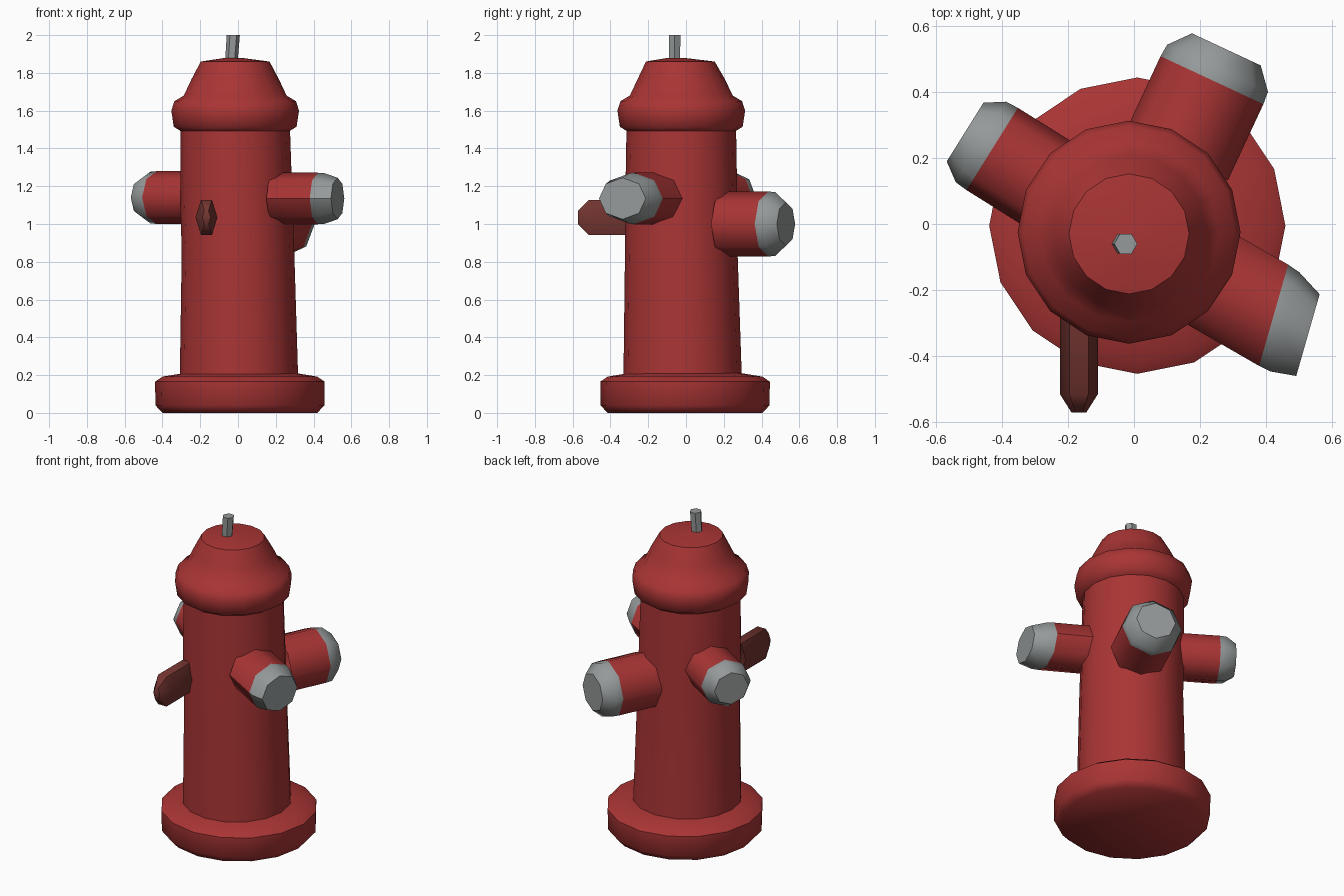
import bpy, math
from mathutils import Matrix, Vector

if "Cube" in bpy.data.objects:
    bpy.data.objects.remove(bpy.data.objects["Cube"])


def material(name, rgb):
    m = bpy.data.materials.new(name)
    m.diffuse_color = (*rgb, 1)
    m.use_nodes = True
    m.node_tree.nodes["Principled BSDF"].inputs["Base Color"].default_value = m.diffuse_color
    return m


RED = material("red_paint", (0.40, 0.035, 0.035))
DARK = material("dark_red", (0.17, 0.035, 0.03))
STEEL = material("steel", (0.30, 0.32, 0.32))


def lathe(name, rings, mat, frame=Matrix(), sides=16, bottom=False, top=False,
          squash=1.0, skew=0.0, smooth=50):
    """Stack of rings (radius, height, [dx, dy]) around the frame's z axis."""
    verts, faces = [], []
    for r, h, *off in rings:
        dx, dy = off or (0, 0)
        for i in range(sides):
            a = 2 * math.pi * i / sides
            x, y = r * math.cos(a), r * math.sin(a) * squash
            verts.append(frame @ Vector((x + dx, y + dy, h + skew * x)))
    for k in range(len(rings) - 1):
        for i in range(sides):
            j = (i + 1) % sides
            a, b = k * sides, (k + 1) * sides
            faces.append((a + i, a + j, b + j, b + i))
    if bottom:
        faces.append(tuple(reversed(range(sides))))
    if top:
        faces.append(tuple(range(len(verts) - sides, len(verts))))
    mesh = bpy.data.meshes.new(name)
    mesh.from_pydata(verts, [], faces)
    mesh.materials.append(mat)
    ob = bpy.data.objects.new(name, mesh)
    bpy.context.collection.objects.link(ob)
    bpy.ops.object.select_all(action='DESELECT')
    ob.select_set(True)
    bpy.context.view_layer.objects.active = ob
    bpy.ops.object.shade_smooth_by_angle(angle=math.radians(smooth))
    return ob


def side_frame(degrees, shift, z):
    """Frame pointing outwards at an angle, shifted sideways, at height z."""
    c, s = math.cos(math.radians(degrees)), math.sin(math.radians(degrees))
    return Matrix(((-s, 0, c, -s * shift), (c, 0, s, c * shift),
                   (0, 1, 0, z), (0, 0, 0, 1)))


# Foot flange
lathe("base_flange", [(0.41, 0), (0.447, 0.04), (0.449, 0.165), (0.41, 0.192),
                      (0.30, 0.21)], RED,
      Matrix.Translation((0.01, -0.005, 0)), bottom=True)

# Barrel, leaning very slightly
lathe("barrel", [(0.313, 0.2, 0.005, -0.018), (0.298, 0.85, 0, -0.025),
                 (0.297, 1.1, -0.008, -0.025), (0.29, 1.51, -0.015, -0.025)], RED)

# Bonnet with rounded brim
lathe("bonnet", [(0.285, 1.49), (0.325, 1.515), (0.338, 1.60), (0.322, 1.65),
                 (0.272, 1.68), (0.232, 1.765), (0.182, 1.86, 0, -0.005),
                 (0.04, 1.88, -0.01, -0.03)], RED,
      Matrix.Translation((-0.015, -0.025, 0)), top=True)

# Operating stem on top
lathe("top_stem", [(0.033, 1.86, -0.035, -0.06), (0.035, 2.0, -0.025, -0.06)],
      STEEL, sides=6, top=True)

# Hose outlets: angle, sideways shift, height, radius, shoulder, tip, tip radius, squash, skew
OUTLETS = {
    "right_outlet": (-30, -0.028, 1.135, 0.155, 0.545, 0.625, 0.125, 0.88, -0.25),
    "left_outlet": (148, 0.035, 1.14, 0.147, 0.525, 0.582, 0.105, 0.95, 0),
    "large_back_outlet": (65, -0.03, 1.0, 0.172, 0.535, 0.598, 0.115, 1.0, 0),
}
for name, (ang, shift, z, r, shoulder, tip, tip_r, squash, skew) in OUTLETS.items():
    f = side_frame(ang, shift, z)
    seam = shoulder - 0.04
    lathe(name, [(r, 0.24), (r, seam)], RED, f, 8, squash=squash, skew=skew)
    lathe(name + "_cap", [(r, seam), (r * 0.98, shoulder), (tip_r, tip)], STEEL, f, 8,
          top=True, squash=squash, skew=skew)

# Small oval lug at the front
lathe("front_lug", [(0.058, 0.27), (0.058, 0.515), (0.022, 0.572)], DARK,
      side_frame(-90, -0.167, 1.035), 6, top=True, squash=1.85)
